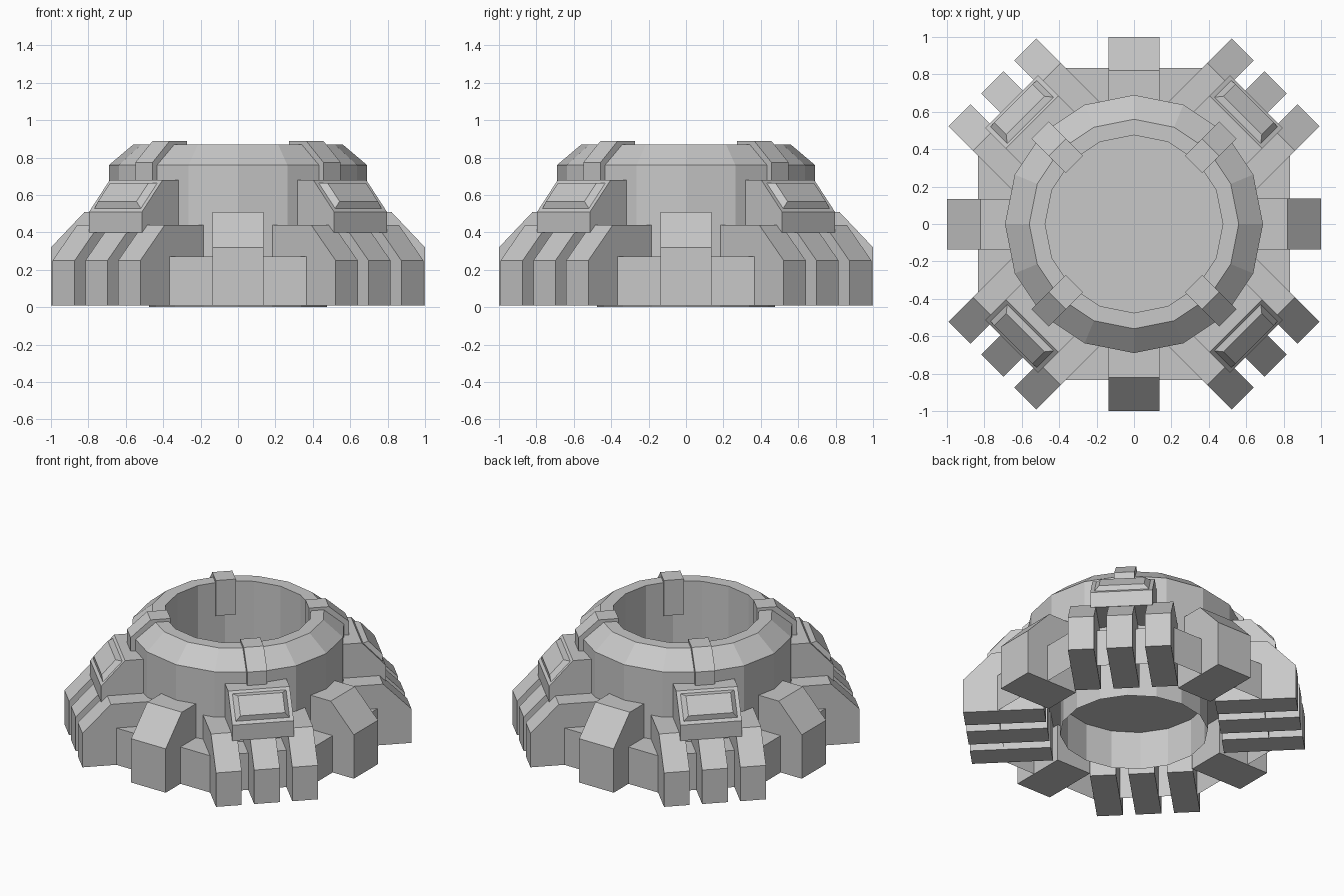
import bpy
import bmesh
from math import cos, sin, pi, radians
from mathutils import Vector

cube = bpy.data.objects.get("Cube")
if cube:
    bpy.data.objects.remove(cube, do_unlink=True)

GREY = (0.58, 0.58, 0.58, 1)
mat = bpy.data.materials.new("plain_grey")
mat.use_nodes = True
mat.diffuse_color = GREY
mat.node_tree.nodes["Principled BSDF"].inputs["Base Color"].default_value = GREY


def finish(bm, name, fix_normals=True):
    if fix_normals:
        bmesh.ops.recalc_face_normals(bm, faces=bm.faces)
    mesh = bpy.data.meshes.new(name)
    bm.to_mesh(mesh)
    bm.free()
    mesh.materials.append(mat)
    obj = bpy.data.objects.new(name, mesh)
    bpy.context.collection.objects.link(obj)
    return obj


def loft(bm, first, second):
    """Closed solid between two matching outlines."""
    a = [bm.verts.new(p) for p in first]
    b = [bm.verts.new(p) for p in second]
    bm.faces.new(a)
    bm.faces.new(b[::-1])
    for i in range(len(a)):
        j = (i + 1) % len(a)
        bm.faces.new((a[j], a[i], b[i], b[j]))


def extrude_profile(bm, profile, centre, width):
    """Profile of (outward distance, height), extruded sideways."""
    lo, hi = centre - width / 2, centre + width / 2
    loft(bm, [(d, lo, z) for d, z in profile], [(d, hi, z) for d, z in profile])


def four_times(obj, start):
    """Place the part at four quarter turns."""
    base = obj.name
    for k in range(4):
        part = obj if k == 0 else obj.copy()
        if k:
            bpy.context.collection.objects.link(part)
        part.name = f"{base}_{k + 1}"
        part.rotation_euler.z = radians(start + 90 * k)


# Sixteen-sided collar: inner tube, flat rim, sloped shoulder, outer wall
SIDES = 16
collar = [(0.475, 0), (0.475, 0.87), (0.56, 0.87), (0.69, 0.76), (0.69, 0.27)]
bm = bmesh.new()
rings = [[bm.verts.new((r * cos(2 * pi * i / SIDES), r * sin(2 * pi * i / SIDES), z))
          for i in range(SIDES)] for r, z in collar]
for low, high in zip(rings, rings[1:]):
    for i in range(SIDES):
        j = (i + 1) % SIDES
        bm.faces.new((low[j], low[i], high[i], high[j]))
finish(bm, "collar", False)

# Base plate with cut corners, open underneath; its top is the collar's floor
bm = bmesh.new()
H, C = 0.835, 0.37
outline = []
for k in range(4):
    for x, y in ((H, -C), (H, C)):
        p = Vector((x, y, 0))
        c, s = round(cos(k * pi / 2)), round(sin(k * pi / 2))
        outline.append((p.x * c - p.y * s, p.x * s + p.y * c))
top = [bm.verts.new((x, y, 0.27)) for x, y in outline]
bottom = [bm.verts.new((x, y, 0.01)) for x, y in outline]
bm.faces.new(top)
for i in range(8):
    j = (i + 1) % 8
    bm.faces.new((bottom[i], bottom[j], top[j], top[i]))
finish(bm, "base_plate", False)

# Large buttress on each side
bm = bmesh.new()
extrude_profile(bm, [(0.6, 0.01), (1, 0.01), (1, 0.32), (0.82, 0.51), (0.6, 0.51)], 0, 0.27)
four_times(finish(bm, "side_buttress"), 0)

# Three fins on each corner
bm = bmesh.new()
fin = [(0.55, 0.01), (1.07, 0.01), (1.07, 0.25), (0.885, 0.44), (0.55, 0.44)]
for offset in (-0.248, 0, 0.248):
    extrude_profile(bm, fin, offset, 0.167)
four_times(finish(bm, "corner_fins"), 45)

# Sloped housing above the fins
bm = bmesh.new()
foot, crest = Vector((0.926, 0.51)), Vector((0.77, 0.68))
extrude_profile(bm, [(0.62, 0.4), (0.926, 0.4), foot, crest, (0.62, 0.68)], 0, 0.4)
four_times(finish(bm, "corner_housing"), 45)

# Raised bevelled panel on the housing slope
along = (crest - foot).normalized()
out = Vector((along.y, -along.x))


def panel_outline(start, end, half, lift):
    pts = []
    for s, t in ((start, -half), (start, half), (end, half), (end, -half)):
        p = foot + along * s + out * lift
        pts.append((p.x, t, p.y))
    return pts


bm = bmesh.new()
loft(bm, panel_outline(0.02, 0.215, 0.18, -0.005), panel_outline(0.05, 0.185, 0.145, 0.028))
four_times(finish(bm, "housing_panel"), 45)

# Clip hooked over the rim at each corner
bm = bmesh.new()
clip = [(0.45, 0.64), (0.45, 0.89), (0.58, 0.89), (0.71, 0.775), (0.71, 0.64)]
extrude_profile(bm, clip, 0, 0.13)
four_times(finish(bm, "rim_clip"), 45)
